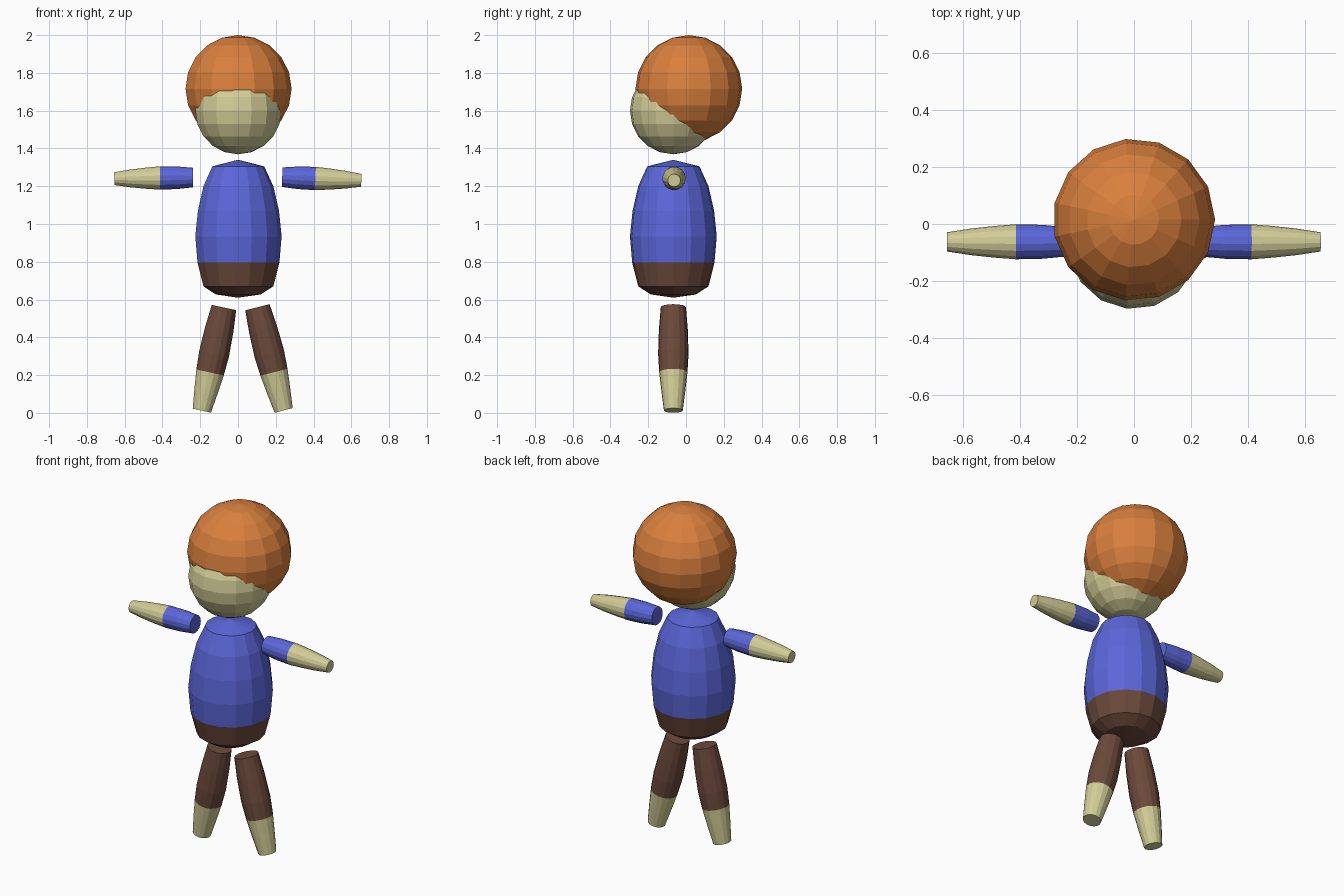
import bpy, bmesh, math
from mathutils import Vector

cube = bpy.data.objects.get("Cube")
if cube:
    bpy.data.objects.remove(cube, do_unlink=True)

SIDES = 15


def material(name, rgb):
    m = bpy.data.materials.new(name)
    m.diffuse_color = (*rgb, 1)
    m.use_nodes = True
    bsdf = m.node_tree.nodes["Principled BSDF"]
    bsdf.inputs["Base Color"].default_value = (*rgb, 1)
    bsdf.inputs["Roughness"].default_value = 0.8
    return m


ORANGE = material("hair orange", (0.70, 0.215, 0.047))
SKIN = material("skin cream", (0.65, 0.61, 0.31))
BLUE = material("shirt blue", (0.105, 0.135, 0.70))
BROWN = material("trouser brown", (0.15, 0.068, 0.044))


def lathe(name, start, end, profile, mats, split=0.0):
    """Flat-sided solid of revolution from start to end.
    profile: (fraction along the axis, radius). Faces below the split
    fraction take the first material, the others the last one."""
    start, end = Vector(start), Vector(end)
    axis = end - start
    d = axis.normalized()
    side = Vector((0, 1, 0)) if abs(d.x) > 0.7 else Vector((1, 0, 0))
    u = (side - d * side.dot(d)).normalized()
    v = d.cross(u)

    bm = bmesh.new()
    rings = []
    for t, r in profile:
        c = start + axis * t
        if r == 0:
            rings.append([bm.verts.new(c)])
        else:
            angles = [2 * math.pi * i / SIDES for i in range(SIDES)]
            rings.append([bm.verts.new(c + (u * math.cos(a) + v * math.sin(a)) * r)
                          for a in angles])

    def face(verts, t):
        bm.faces.new(verts).material_index = 0 if t < split else len(mats) - 1

    for k in range(len(rings) - 1):
        lo, hi = rings[k], rings[k + 1]
        t = (profile[k][0] + profile[k + 1][0]) / 2
        for i in range(SIDES):
            j = (i + 1) % SIDES
            if len(lo) == 1:
                face((lo[0], hi[j], hi[i]), t)
            elif len(hi) == 1:
                face((lo[i], lo[j], hi[0]), t)
            else:
                face((lo[i], lo[j], hi[j], hi[i]), t)
    # flat end caps
    if len(rings[0]) > 1:
        face(rings[0][::-1], profile[0][0] - 0.001)
    if len(rings[-1]) > 1:
        face(rings[-1], profile[-1][0])
    bmesh.ops.recalc_face_normals(bm, faces=bm.faces)

    me = bpy.data.meshes.new(name)
    bm.to_mesh(me)
    bm.free()
    for m in mats:
        me.materials.append(m)
    ob = bpy.data.objects.new(name, me)
    bpy.context.collection.objects.link(ob)
    return ob


def ball(name, centre, radius, mat, rings=10):
    x, y, z = centre
    profile = []
    for k in range(rings + 1):
        a = math.pi * k / rings
        r = 0 if k in (0, rings) else radius * math.sin(a)
        profile.append((0.5 - 0.5 * math.cos(a), r))
    return lathe(name, (x, y, z - radius), (x, y, z + radius), profile, [mat])


# head: the hair ball overlaps the face ball
ball("head", (0, -0.067, 1.60), 0.231, SKIN)
ball("hair", (0, 0.015, 1.716), 0.284, ORANGE)

# torso: barrel with shallow conical ends, heights in model units
Z0, Z1 = 0.61, 1.34
heights = [(0.61, 0), (0.627, 0.12), (0.67, 0.187), (0.795, 0.219), (0.935, 0.231),
           (1.07, 0.217), (1.20, 0.187), (1.305, 0.139), (1.34, 0)]
lathe("torso", (0, -0.067, Z0), (0, -0.067, Z1),
      [((z - Z0) / (Z1 - Z0), r) for z, r in heights],
      [BROWN, BLUE], split=(0.795 - Z0) / (Z1 - Z0))

# arms: hand end to shoulder end
arm = [(0, 0.034), (0.2, 0.047), (0.4, 0.056), (0.58, 0.062), (0.8, 0.060), (1, 0.052)]
lathe("right_arm", (-0.655, -0.063, 1.24), (-0.238, -0.063, 1.246), arm, [SKIN, BLUE], 0.58)
lathe("left_arm", (0.653, -0.063, 1.231), (0.234, -0.063, 1.248), arm, [SKIN, BLUE], 0.58)

# legs: foot end to hip end
leg = [(0, 0.050), (0.18, 0.063), (0.37, 0.075), (0.55, 0.081), (0.78, 0.077), (1, 0.067)]
lathe("right_leg", (-0.192, -0.067, 0.012), (-0.075, -0.067, 0.558), leg, [SKIN, BROWN], 0.37)
lathe("left_leg", (0.241, -0.067, 0.013), (0.102, -0.067, 0.559), leg, [SKIN, BROWN], 0.37)
